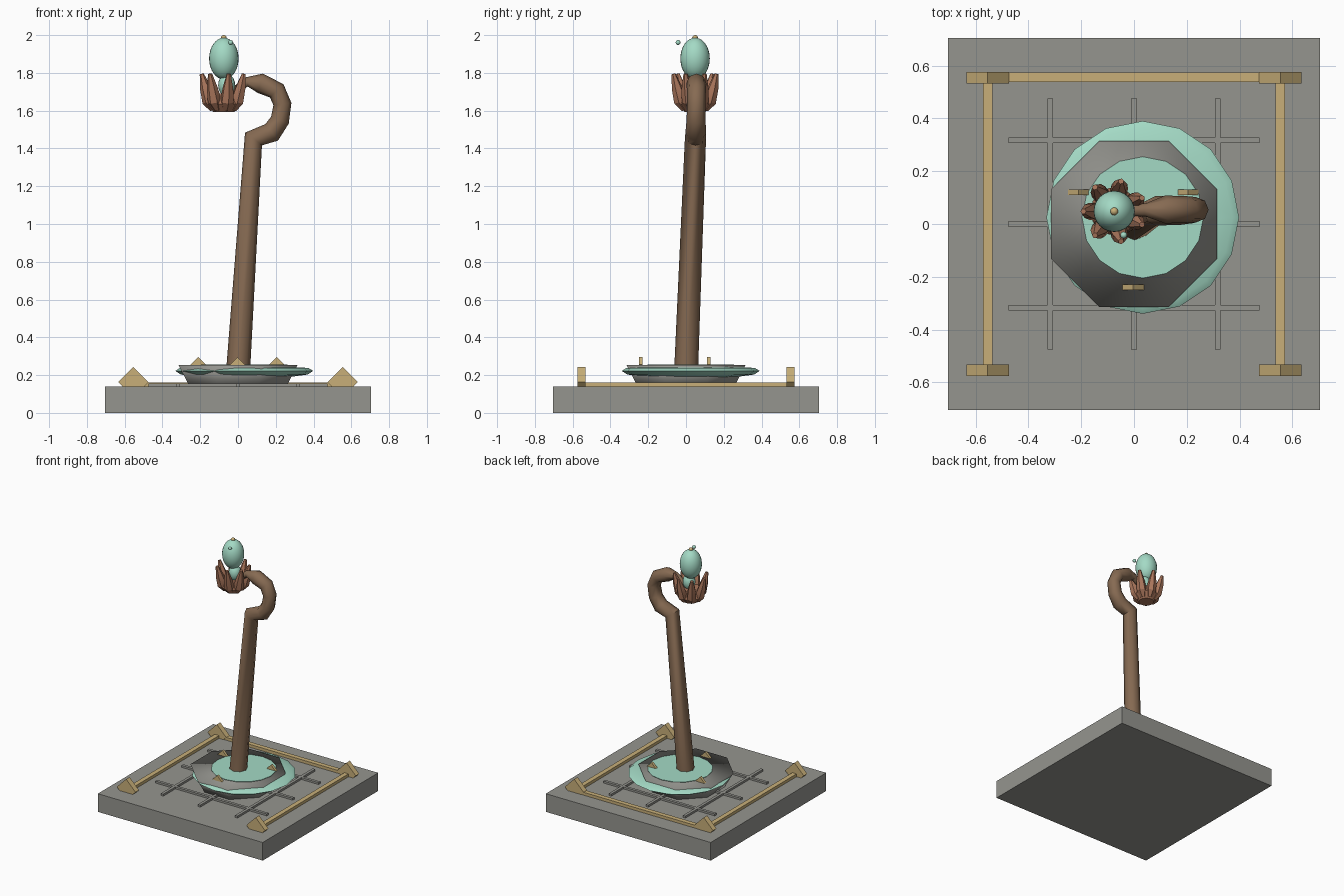
import bpy, bmesh, math
from mathutils import Vector, Matrix

if "Cube" in bpy.data.objects:
    bpy.data.objects.remove(bpy.data.objects["Cube"])


def material(name, rgb):
    m = bpy.data.materials.new(name)
    m.diffuse_color = (*rgb, 1)
    m.use_nodes = True
    m.node_tree.nodes["Principled BSDF"].inputs["Base Color"].default_value = m.diffuse_color
    return m


STONE = material("stone grey", (0.30, 0.30, 0.275))
MINT = material("mint", (0.37, 0.70, 0.56))
GOLD = material("dull gold", (0.58, 0.43, 0.19))
WOOD = material("wood brown", (0.24, 0.145, 0.085))
PETAL = material("copper brown", (0.40, 0.18, 0.105))


def finish(name, bm, mat, smooth=None):
    bmesh.ops.recalc_face_normals(bm, faces=bm.faces)
    me = bpy.data.meshes.new(name)
    bm.to_mesh(me)
    bm.free()
    me.materials.append(mat)
    ob = bpy.data.objects.new(name, me)
    bpy.context.collection.objects.link(ob)
    if smooth is not None:
        bpy.context.view_layer.objects.active = ob
        bpy.ops.object.select_all(action='DESELECT')
        ob.select_set(True)
        bpy.ops.object.shade_smooth_by_angle(angle=math.radians(smooth))
    return ob


def box(name, centre, size, mat, turn=0.0):
    bm = bmesh.new()
    mx = (Matrix.Translation(centre) @ Matrix.Rotation(turn, 4, 'Y')
          @ Matrix.Diagonal((*size, 1)))
    bmesh.ops.create_cube(bm, size=1, matrix=mx)
    return finish(name, bm, mat)


def ball(name, centre, radii, mat, seg=20):
    bm = bmesh.new()
    mx = Matrix.Translation(centre) @ Matrix.Diagonal((*radii, 1))
    bmesh.ops.create_uvsphere(bm, u_segments=seg, v_segments=seg * 2 // 3,
                              radius=1, matrix=mx)
    return finish(name, bm, mat, 60)


def skin(bm, rings):
    for a, b in zip(rings, rings[1:]):
        n = len(a)
        for i in range(n):
            bm.faces.new((a[i], a[(i + 1) % n], b[(i + 1) % n], b[i]))
    bm.faces.new(rings[0][::-1])
    bm.faces.new(rings[-1])


def lathe(name, centre, profile, sides, mat, phase=0.0, smooth=None):
    bm = bmesh.new()
    rings = []
    for r, z in profile:
        rings.append([bm.verts.new((centre[0] + r * math.cos(phase + math.tau * i / sides),
                                    centre[1] + r * math.sin(phase + math.tau * i / sides), z))
                      for i in range(sides)])
    skin(bm, rings)
    return finish(name, bm, mat, smooth)


def tube(name, path, radii, sides, mat, ref=(0, 1, 0), smooth=50):
    bm = bmesh.new()
    pts = [Vector(p) for p in path]
    rings = []
    for k, p in enumerate(pts):
        before = (p - pts[k - 1]).normalized() if k else Vector()
        after = (pts[k + 1] - p).normalized() if k < len(pts) - 1 else Vector()
        t = (before + after).normalized()
        u = t.cross(Vector(ref)).normalized()
        v = t.cross(u)
        rings.append([bm.verts.new(p + radii[k] * (u * math.cos(math.tau * i / sides)
                                                   + v * math.sin(math.tau * i / sides)))
                      for i in range(sides)])
    skin(bm, rings)
    return finish(name, bm, mat, smooth)


# Stone slab with raised grid strips
box("base_slab", (0, 0, 0.07), (1.41, 1.41, 0.14), STONE)
for k in (-1, 0, 1):
    box("grid_strip_x", (0, 0.317 * k, 0.145), (0.95, 0.022, 0.02), STONE)
    box("grid_strip_y", (0.317 * k, 0, 0.145), (0.022, 0.95, 0.021), STONE)

# Gold rails on three sides, diamond blocks at the corners
box("rail_back", (0, 0.555, 0.15), (1.11, 0.036, 0.024), GOLD)
for s in (-1, 1):
    box("rail_side", (0.554 * s, 0, 0.15), (0.036, 1.11, 0.024), GOLD)
    for t in (-1, 1):
        d = 0.08 * math.sqrt(2)
        box("corner_block", (0.554 * s, 0.554 * t, 0.163), (d, 0.042, d), GOLD, math.pi / 4)

# Flared octagonal plinth with a mint dish set through it
lathe("plinth", (0, 0), [(0.272, 0.13), (0.341, 0.253)], 8, STONE, math.pi / 8, 180)
lathe("dish", (0.033, 0.025),
      [(0.24, 0.19), (0.335, 0.203), (0.365, 0.222), (0.34, 0.238), (0.225, 0.244), (0.23, 0.257)],
      16, MINT, 0, 40)
for k in range(3):
    a = math.radians(30 + 120 * k)
    d = 0.04 * math.sqrt(2)
    box("plinth_stud", (0.24 * math.cos(a) - 0.003, 0.24 * math.sin(a), 0.255),
        (d, 0.02, d), GOLD, math.pi / 4)

# Leaning stem that ends in a hook
tube("stem_and_hook",
     [(0, 0, 0.15), (0.003, 0.002, 0.26), (0.082, 0.05, 1.45), (0.178, 0.052, 1.485),
      (0.222, 0.053, 1.55), (0.235, 0.054, 1.635), (0.205, 0.055, 1.705),
      (0.118, 0.055, 1.745), (0.045, 0.053, 1.752), (-0.04, 0.05, 1.69)],
     [0.065, 0.063, 0.056, 0.055, 0.05, 0.048, 0.05, 0.053, 0.025, 0.02], 8, WOOD)

# Flower cup with seven pointed petals
CX, CY = -0.075, 0.048
lathe("cup", (CX, CY), [(0.055, 1.592), (0.09, 1.635), (0.07, 1.69)], 14, PETAL, 0, 30)
for k in range(7):
    a = math.pi + math.tau * k / 7
    c, s = math.cos(a), math.sin(a)
    prof = [(0.055, 1.605), (0.078, 1.65), (0.098, 1.72), (0.117, 1.795)]
    tube("petal", [(CX + r * c, CY + r * s, z) for r, z in prof],
         [0.018, 0.037, 0.029, 0.011], 6, PETAL, (-s, c, 0), 30)

# Bud, its neck, gold tip and drifting drop
ball("bud_neck", (CX + 0.015, CY, 1.735), (0.045, 0.045, 0.06), MINT, 16)
ball("bud", (CX, CY, 1.876), (0.078, 0.078, 0.11), MINT, 24)
ball("bud_tip", (CX, CY, 1.986), (0.015, 0.015, 0.014), GOLD, 12)
ball("drop", (-0.039, -0.042, 1.961), (0.013, 0.013, 0.013), MINT, 12)
